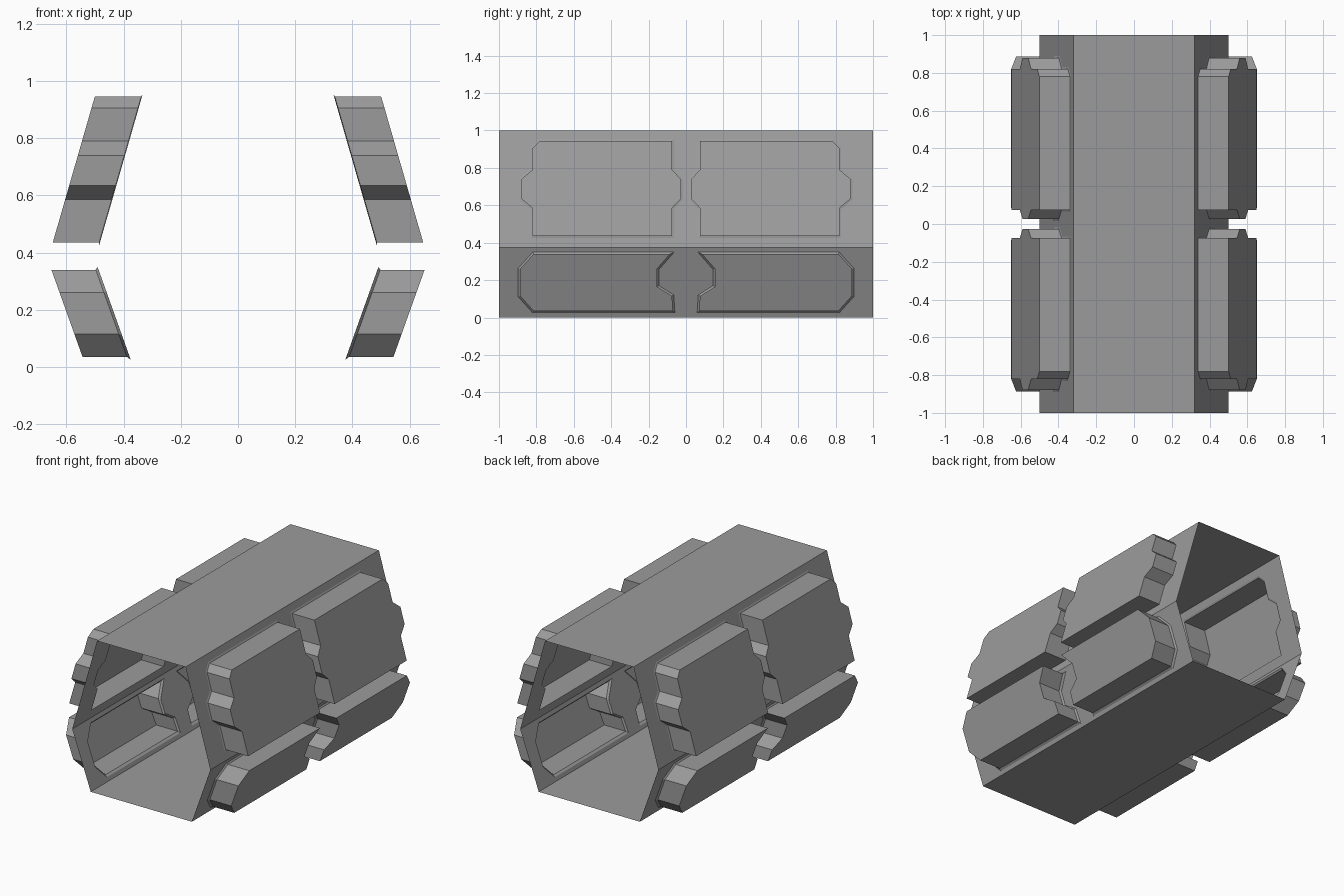
import bpy, bmesh
from mathutils import Vector

if "Cube" in bpy.data.objects:
    bpy.data.objects.remove(bpy.data.objects["Cube"])

DEPTH = 0.165      # how far the recesses push outwards
RIM = 0.01         # width of the thin rim around each opening

# Recess outlines (y, z) for the +y half; the -y half is mirrored
UPPER = [(0.075, 0.435), (0.82, 0.435), (0.82, 0.585), (0.88, 0.635), (0.88, 0.74),
         (0.82, 0.79), (0.82, 0.905), (0.78, 0.945), (0.075, 0.945), (0.075, 0.79),
         (0.027, 0.74), (0.027, 0.635), (0.075, 0.585)]
LOWER = [(0.07, 0.035), (0.815, 0.035), (0.887, 0.115), (0.887, 0.26), (0.815, 0.34),
         (0.085, 0.34), (0.155, 0.26), (0.155, 0.165), (0.075, 0.115)]

# Mid-grey panel material
GREY = bpy.data.materials.new("panel_grey")
GREY.diffuse_color = (0.33, 0.33, 0.33, 1)
GREY.use_nodes = True
GREY.node_tree.nodes["Principled BSDF"].inputs["Base Color"].default_value = GREY.diffuse_color


def grow(pts, d):
    """Offset a counter-clockwise outline outwards by d."""
    out = []
    for i, p in enumerate(pts):
        p, a, b = Vector(p), Vector(pts[i - 1]), Vector(pts[(i + 1) % len(pts)])
        e, f = (p - a).normalized(), (b - p).normalized()
        n, m = Vector((e.y, -e.x)), Vector((f.y, -f.x))
        out.append(tuple(p + (n + m) * d / (1 + n.dot(m))))
    return out


def finish(name, bm, mirror=True):
    bmesh.ops.recalc_face_normals(bm, faces=bm.faces[:])
    me = bpy.data.meshes.new(name)
    bm.to_mesh(me)
    bm.free()
    me.materials.append(GREY)
    ob = bpy.data.objects.new(name, me)
    bpy.context.collection.objects.link(ob)
    if mirror:
        mod = ob.modifiers.new("Mirror", 'MIRROR')
        mod.use_axis[0] = True
        mod.use_mirror_merge = False


def wall(name, low, high, outline, rim_depth):
    """Leaning wall from low (x, z) to high (x, z) with two stepped recesses."""
    def place(p, dx=0.0):
        t = (p[1] - low[1]) / (high[1] - low[1])
        return (low[0] + (high[0] - low[0]) * t + dx, p[0], p[1])

    def ring(bm, pts, dx=0.0):
        return [bm.verts.new(place(p, dx)) for p in pts]

    hole = grow(outline, RIM)
    rect = [(-1, low[1]), (1, low[1]), (1, high[1]), (-1, high[1])]

    # Wall sheet with openings
    bm = bmesh.new()
    edges = []
    for pts in (rect, hole, [(-y, z) for y, z in hole]):
        vs = ring(bm, pts)
        edges += [bm.edges.new((vs[i - 1], vs[i])) for i in range(len(vs))]
    n = Vector((high[1] - low[1], 0, low[0] - high[0])).normalized()
    bmesh.ops.triangle_fill(bm, use_beauty=True, use_dissolve=False, edges=edges, normal=n)
    finish(name + "_wall", bm)

    # Recesses: rim, side walls and flat back panel
    bm = bmesh.new()
    for s in (1, -1):
        loops = [ring(bm, [(s * y, z) for y, z in pts], dx)
                 for pts, dx in ((hole, 0), (outline, rim_depth), (outline, DEPTH))]
        for a, b in zip(loops, loops[1:]):
            for i in range(len(a)):
                bm.faces.new((a[i - 1], a[i], b[i], b[i - 1]))
        bm.faces.new(loops[-1])
    finish(name + "_recesses", bm)


wall("upper", (0.5, 0.375), (0.32, 1.0), UPPER, 0.003)
wall("lower", (0.366, 0.0), (0.5, 0.375), LOWER, 0.01)

# Floor and ceiling slabs
for name, w, z in (("floor", 0.366, 0.0), ("ceiling", 0.32, 1.0)):
    bm = bmesh.new()
    bm.faces.new([bm.verts.new(c) for c in
                  ((-w, -1, z), (w, -1, z), (w, 1, z), (-w, 1, z))])
    finish(name, bm, mirror=False)
